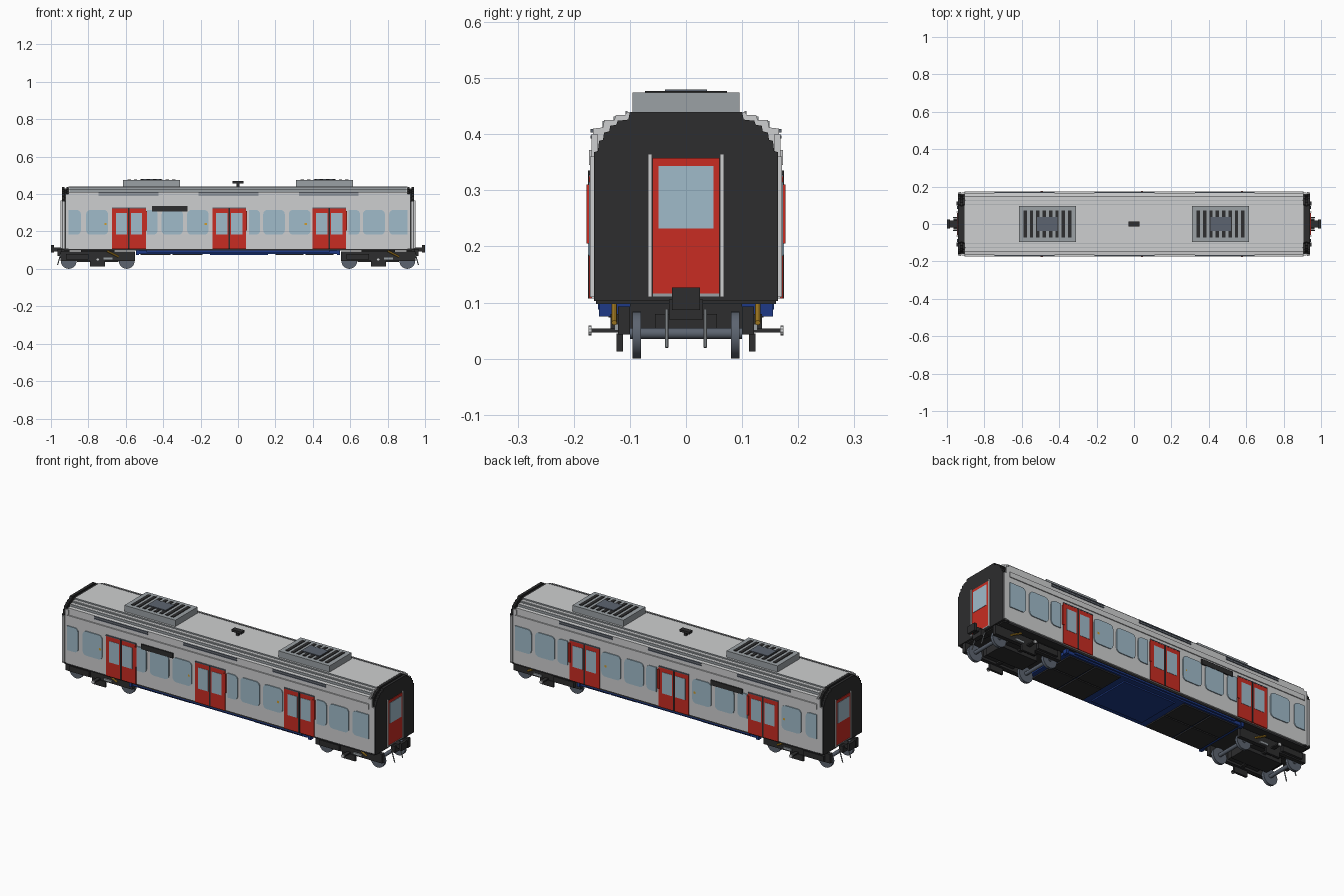
import bpy, bmesh, math
from mathutils import Matrix, Vector

if "Cube" in bpy.data.objects:
    bpy.data.objects.remove(bpy.data.objects["Cube"])


def material(name, r, g, b):
    m = bpy.data.materials.new(name)
    m.diffuse_color = [((c / 255 + 0.055) / 1.055) ** 2.4 for c in (r, g, b)] + [1]
    m.use_nodes = True
    m.node_tree.nodes["Principled BSDF"].inputs["Base Color"].default_value = m.diffuse_color
    return m


LIGHT = material("light grey", 206, 207, 208)
GREY = material("mid grey", 155, 161, 165)
SLATE = material("slate grey", 92, 100, 112)
BLACK = material("black", 45, 45, 46)
RED = material("red", 200, 44, 34)
GLASS = material("pale blue glass", 160, 187, 202)
BLUE = material("dark blue", 30, 58, 135)
YELLOW = material("amber", 205, 155, 45)


def finish(bm, name, mat):
    bmesh.ops.recalc_face_normals(bm, faces=bm.faces)
    me = bpy.data.meshes.new(name)
    bm.to_mesh(me)
    bm.free()
    ob = bpy.data.objects.new(name, me)
    me.materials.append(mat)
    bpy.context.collection.objects.link(ob)
    return ob


def boxes(name, mat, items):
    """One object from boxes given as (x0, x1, y0, y1, z0, z1)."""
    bm = bmesh.new()
    for x0, x1, y0, y1, z0, z1 in items:
        m = Matrix.Translation(((x0 + x1) / 2, (y0 + y1) / 2, (z0 + z1) / 2))
        m = m @ Matrix.Diagonal((abs(x1 - x0), abs(y1 - y0), z1 - z0, 1))
        bmesh.ops.create_cube(bm, size=1, matrix=m)
    return finish(bm, name, mat)


def mirror_y(items):
    return items + [(a, b, -d, -c, e, f) for a, b, c, d, e, f in items]


def mirror_x(items):
    return items + [(-b, -a, c, d, e, f) for a, b, c, d, e, f in items]


def extrude(name, mat, half, spans):
    """Extrude a symmetric (y, z) half profile along x."""
    pts = half + [(-y, z) for y, z in reversed(half)]
    bm = bmesh.new()
    for x0, x1 in spans:
        f = bm.faces.new([bm.verts.new((x0, y, z)) for y, z in pts])
        g = bmesh.ops.extrude_face_region(bm, geom=[f])["geom"]
        bmesh.ops.translate(bm, vec=(x1 - x0, 0, 0),
                            verts=[v for v in g if isinstance(v, bmesh.types.BMVert)])
    return finish(bm, name, mat)


def cylinders(name, mat, items, sides=20):
    """Cylinders given as (start, end, radius)."""
    bm = bmesh.new()
    for a, b, r in items:
        a, b = Vector(a), Vector(b)
        d = b - a
        m = Matrix.Translation((a + b) / 2) @ d.to_track_quat("Z", "Y").to_matrix().to_4x4()
        bmesh.ops.create_cone(bm, cap_ends=True, segments=sides, radius1=r, radius2=r,
                              depth=d.length, matrix=m)
    ob = finish(bm, name, mat)
    for p in ob.data.polygons:
        p.use_smooth = len(p.vertices) == 4
    for e in ob.data.edges:
        e.use_edge_sharp = False
    ob.data.set_sharp_from_angle(angle=math.radians(35))
    return ob


def rounded_panes(name, mat, rects, z0, z1, y0, y1, r=0.022):
    """Rounded plates on both sides; each rect is (x0, x1, round_left, round_right)."""
    bm = bmesh.new()
    for side in (-1, 1):
        for x0, x1, rl, rr in rects:
            pts = []
            for cx, cz, a0, rnd in ((x1, z1, 0, rr), (x0, z1, 90, rl), (x0, z0, 180, rl), (x1, z0, 270, rr)):
                sx, sz = (-1 if cx == x1 else 1), (-1 if cz == z1 else 1)
                if not rnd:
                    pts.append((cx, cz))
                    continue
                for k in range(5):
                    a = math.radians(a0 + 22.5 * k)
                    pts.append((cx + sx * r + r * math.cos(a), cz + sz * r + r * math.sin(a)))
            f = bm.faces.new([bm.verts.new((x, side * y0, z)) for x, z in pts])
            g = bmesh.ops.extrude_face_region(bm, geom=[f])["geom"]
            bmesh.ops.translate(bm, vec=(0, side * (y1 - y0), 0),
                                verts=[v for v in g if isinstance(v, bmesh.types.BMVert)])
    return finish(bm, name, mat)


# Car body with stepped roof shoulders
extrude("body_shell", LIGHT,
        [(.168, .107), (.168, .345), (.173, .345), (.173, .372), (.166, .372), (.166, .41),
         (.148, .412), (.146, .425), (.128, .425), (.125, .434), (.108, .434), (.106, .44)],
        [(-.905, .905)])
boxes("floor", BLACK, [(-.93, .93, -.16, .16, .097, .108)])
boxes("roof_seams", GREY, mirror_y([(-.9, .9, .104, .108, .434, .441), (-.9, .9, .125, .129, .424, .432),
                                    (-.9, .9, .145, .149, .411, .424)]))
boxes("gutter_strips", SLATE, mirror_y([(c - .16, c + .16, .16, .17, z, z + .006)
                                        for c in (-.585, -.05, .485) for z in (.392, .403)]))

# Gangway ends: stepped black frames with ribs
frame = [(.164, .103), (.164, .368), (.157, .37), (.155, .388), (.148, .39), (.146, .403), (.137, .405),
         (.135, .415), (.124, .417), (.122, .424), (.103, .426), (.1, .439)]
extrude("gangway_frames", BLACK, frame, [(-.942, -.927), (.927, .942), (-.918, -.902), (.902, .918)])
extrude("gangway_bellows", BLACK, [(y * .95, z - .008 * (z > .2)) for y, z in frame],
        [(-.93, -.912), (.912, .93)])
boxes("corner_pillars", LIGHT, mirror_x(mirror_y([(.9, .922, .158, .168, .11, .4),
                                                  (.925, .938, .163, .171, .11, .36)])))

# End doors
boxes("end_doors", RED, mirror_x([(.94, .945, -.06, .06, .115, .358)]))
boxes("end_door_glass", GLASS, mirror_x([(.944, .947, -.049, .049, .232, .343)]))
boxes("end_door_jambs", LIGHT, mirror_x(mirror_y([(.94, .948, .061, .068, .11, .365)])))
boxes("end_door_sills", GREY, mirror_x([(.94, .947, -.06, .06, .11, .116)]))

# Side doors: two leaves with glass and a dark central gap
doors = (-.583, -.047, .488)
boxes("side_doors", RED, mirror_y([(c - .09, c + .09, .165, .173, .107, .325) for c in doors]))
boxes("door_posts", RED, mirror_y([(c + .084, c + .096, .17, .177, .205, .31) for c in doors]))
boxes("door_glass", GLASS, mirror_y([(c + s * .04 - .03, c + s * .04 + .03, .172, .1745, .185, .3)
                                     for c in doors for s in (-1, 1)]))
boxes("door_gaps", BLACK, mirror_y([(c - .004, c + .004, .172, .175, .107, .325) for c in doors]))
boxes("door_tops", SLATE, mirror_y([(c - .09, c + .09, .165, .174, .323, .328) for c in doors]))
boxes("door_buttons", YELLOW, mirror_y([(c - .132, c - .12, .167, .173, .234, .246) for c in doors]))

# Side windows and destination panel
rounded_panes("side_windows", GLASS,
              [(-.905, -.84, 0, 1), (-.812, -.695, 1, 1), (-.487, -.43, 0, 1), (-.408, -.295, 1, 1),
               (-.272, -.158, 1, 1), (.058, .118, 0, 1), (.135, .25, 1, 1), (.272, .388, 1, 1),
               (.592, .652, 0, 1), (.668, .785, 1, 1), (.808, .905, 1, 0)],
              .183, .315, .167, .173)
boxes("destination_panel", BLACK, mirror_y([(-.46, -.27, .167, .175, .308, .335)]))

# Roof ventilation units with slatted vents and a central cover
for x in (-.463, .463):
    boxes("vent_housing", GREY, [(x - .153, x + .153, -.095, .095, .435, .474)])
    boxes("vent_slots", BLACK, [(x + i * .034 - .009, x + i * .034 + .009, -.073, .073, .47, .477)
                                for i in (-3.5, -2.5, -1.5, -.5, .5, 1.5, 2.5, 3.5)])
    boxes("vent_cover", SLATE, [(x - .055, x + .055, -.037, .037, .47, .48)])

# Roof aerial
boxes("aerial", BLACK, [(-.007, .007, -.007, .007, .435, .46), (-.03, .03, -.014, .014, .457, .469)])

# Under-floor equipment
boxes("underframe", BLUE, [(-.54, .535, -.148, .148, .08, .1), (-.49, .49, -.157, .157, .088, .104)])
boxes("equipment_covers", BLACK, mirror_y([(a, b, .004, .138, .073, .082)
                                           for a, b in ((-.52, -.36), (-.35, -.19), (.2, .35), (.36, .51))]))
boxes("centre_tank", BLUE, [(-.15, .16, -.12, .12, .073, .084)])

# Bogies
for bx in (-.75, .75):
    axles = (bx - .155, bx + .155)
    cylinders("wheels", SLATE, [((ax, s * .08, .042), (ax, s * .095, .042), .042)
                                for ax in axles for s in (-1, 1)])
    cylinders("axles", SLATE, [((ax, -.1, .045), (ax, .1, .045), .01) for ax in axles], 12)
    boxes("bogie_side_frames", BLACK, mirror_y([(bx - .2, bx + .2, .1, .121, .043, .093),
                                                (bx - .04, bx + .04, .112, .124, .013, .045),
                                                (bx - .17, bx - .05, .12, .135, .05, .08)]))
    boxes("bogie_bolster", BLACK, [(bx - .09, bx + .09, -.1, .1, .055, .1),
                                   (bx - .11, bx + .11, -.055, .055, .036, .08),
                                   (bx - .01, bx + .01, -.168, .168, .047, .054)])
    cylinders("shoe_tips", LIGHT, [((bx, s * .168, .05), (bx, s * .174, .05), .009) for s in (-1, 1)], 10)
    cylinders("dampers", YELLOW, [((bx + .05, s * .128, .096), (bx + .112, s * .128, .064), .005)
                                  for s in (-1, 1)], 8)
    boxes("bogie_boxes", GREY, mirror_y([(bx + .03, bx + .08, .12, .127, .05, .062)]))

# Couplers and hanging pipes
boxes("couplers", BLACK, mirror_x([(.9, .99, -.018, .018, .093, .115), (.984, 1, -.025, .025, .087, .127),
                                   (.94, .965, -.03, .03, .07, .105)]))
cylinders("coupler_pipes", GREY, [((e * .945, s * .034, .088), (e * .965, s * .034, .02), .003)
                                  for e in (-1, 1) for s in (-1, 1)], 8)
boxes("end_steps", BLUE, mirror_x(mirror_y([(.53, .545, .13, .155, .075, .1)])))
